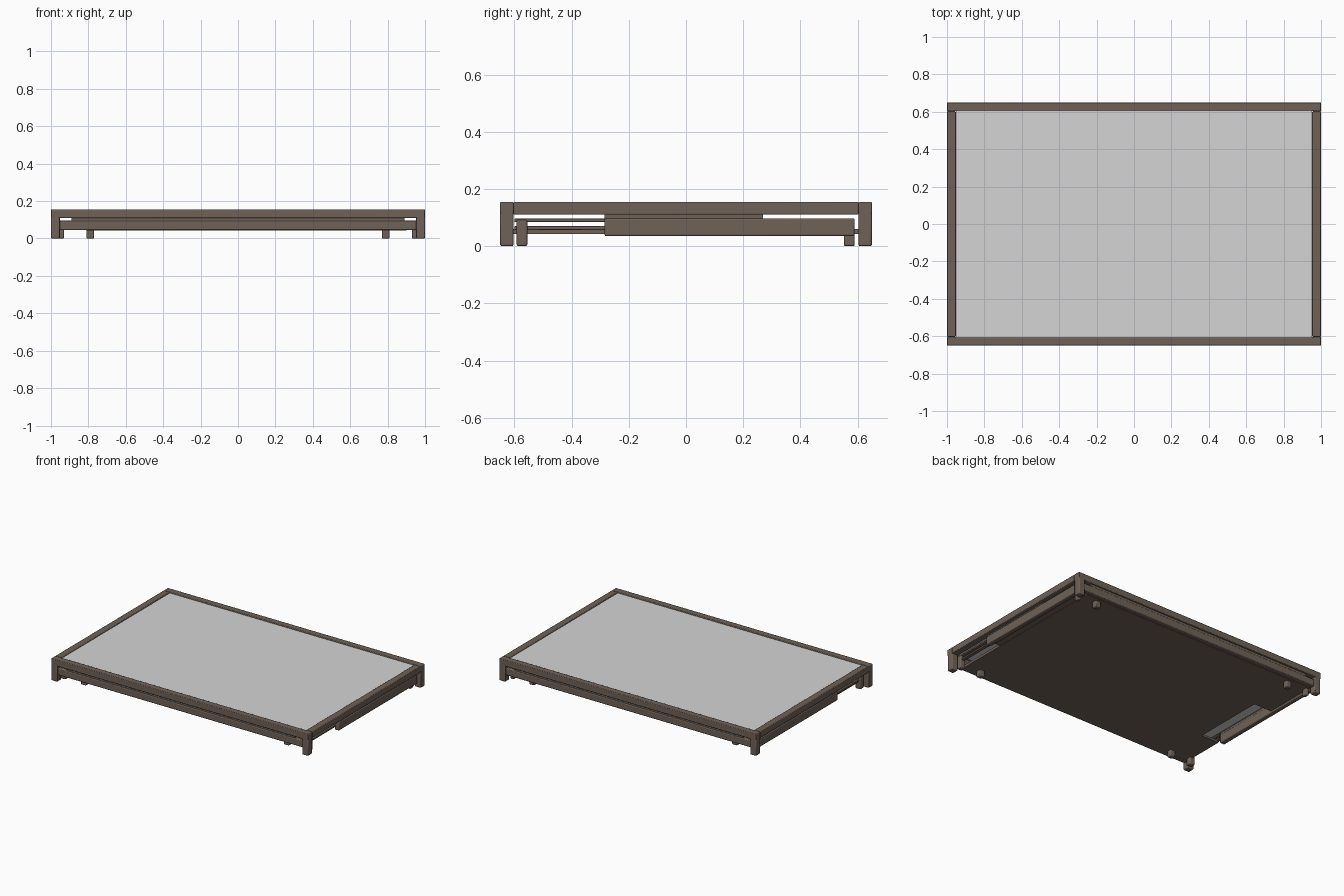
import bpy

cube = bpy.data.objects.get("Cube")
if cube:
    bpy.data.objects.remove(cube, do_unlink=True)


def make_material(name, rgb):
    mat = bpy.data.materials.new(name)
    mat.use_nodes = True
    mat.diffuse_color = (*rgb, 1)
    mat.node_tree.nodes["Principled BSDF"].inputs["Base Color"].default_value = (*rgb, 1)
    return mat


BROWN = make_material("weathered brown wood", (0.16, 0.122, 0.096))
WHITE = make_material("pale grey surface", (0.66, 0.66, 0.66))


def box(name, xs, ys, zs, mat=BROWN, bevel=0.006):
    """Box spanning the given ranges, with softly rounded edges."""
    spans = (xs, ys, zs)
    bpy.ops.mesh.primitive_cube_add(size=1, location=[(a + b) / 2 for a, b in spans])
    obj = bpy.context.object
    obj.name = name
    obj.scale = [abs(b - a) for a, b in spans]
    bpy.ops.object.transform_apply(location=False, rotation=False, scale=True)
    obj.data.materials.append(mat)
    if bevel:
        mod = obj.modifiers.new("soft edges", "BEVEL")
        mod.width = bevel
        mod.segments = 2
        bpy.ops.object.shade_smooth_by_angle()
    return obj


X, Y, TOP, W = 1.0, 0.65, 0.155, 0.047   # outer half sizes, height, frame width
UNDER = 0.11                             # underside of the top frame

# Inset top surface
box("top_surface", (W - X, X - W), (W - Y, Y - W), (0.115, 0.148), WHITE, 0)

# Top frame, lower rails and corner legs
for s, end in ((-1, "front"), (1, "back")):
    box(end + "_frame_rail", (-X, X), (s * (Y - W), s * Y), (UNDER, TOP), bevel=0.004)
    box(end + "_lower_rail", (-0.955, 0.955), (s * 0.605, s * 0.642), (0.045, 0.095))
    box(end + "_apron", (-0.89, 0.89), (s * 0.608, s * 0.638), (0.09, 0.115), bevel=0)
    for t, side in ((-1, "right"), (1, "left")):
        box(f"{end}_{side}_leg", (t * (X - W), t * X), (s * (Y - W), s * Y), (0, 0.12))

for t, side in ((-1, "right"), (1, "left")):
    box(side + "_frame_rail", (t * (X - W), t * X), (W - Y, Y - W), (UNDER, TOP), bevel=0.004)

    # Lower side rail, with two thin slats continuing to the front
    box(side + "_lower_rail", (t * 0.95, t * 0.985), (-0.285, 0.59), (0.035, 0.097))
    for low, high in ((0.057, 0.070), (0.084, 0.096)):
        box(side + "_slat", (t * 0.935, t * 0.96), (-0.6, -0.28), (low, high), bevel=0.003)
    box(side + "_apron", (t * 0.955, t * 0.975), (-0.285, 0.27), (0.09, 0.112), bevel=0)

    # Small inner feet
    box(side + "_front_outer_foot", (t * 0.93, t * 0.97), (-0.592, -0.555), (0, 0.092))
    box(side + "_front_inner_foot", (t * 0.77, t * 0.81), (-0.592, -0.555), (0, 0.05))
    box(side + "_back_inner_foot", (t * 0.77, t * 0.81), (0.552, 0.59), (0, 0.05))
    box(side + "_back_outer_foot", (t * 0.93, t * 0.955), (0.552, 0.59), (0, 0.05))

# Shallow lower tray, leaving open slots beside the side rails
box("tray_bottom", (-0.81, 0.9), (-0.607, 0.607), (0.043, 0.06), bevel=0)
box("tray_left_lip", (0.9, 0.951), (-0.25, 0.59), (0.046, 0.06), bevel=0)
box("tray_back_right_corner", (-0.951, -0.81), (0.22, 0.607), (0.046, 0.06), bevel=0)
box("tray_front_right_corner", (-0.951, -0.81), (-0.607, -0.3), (0.046, 0.06), bevel=0)
